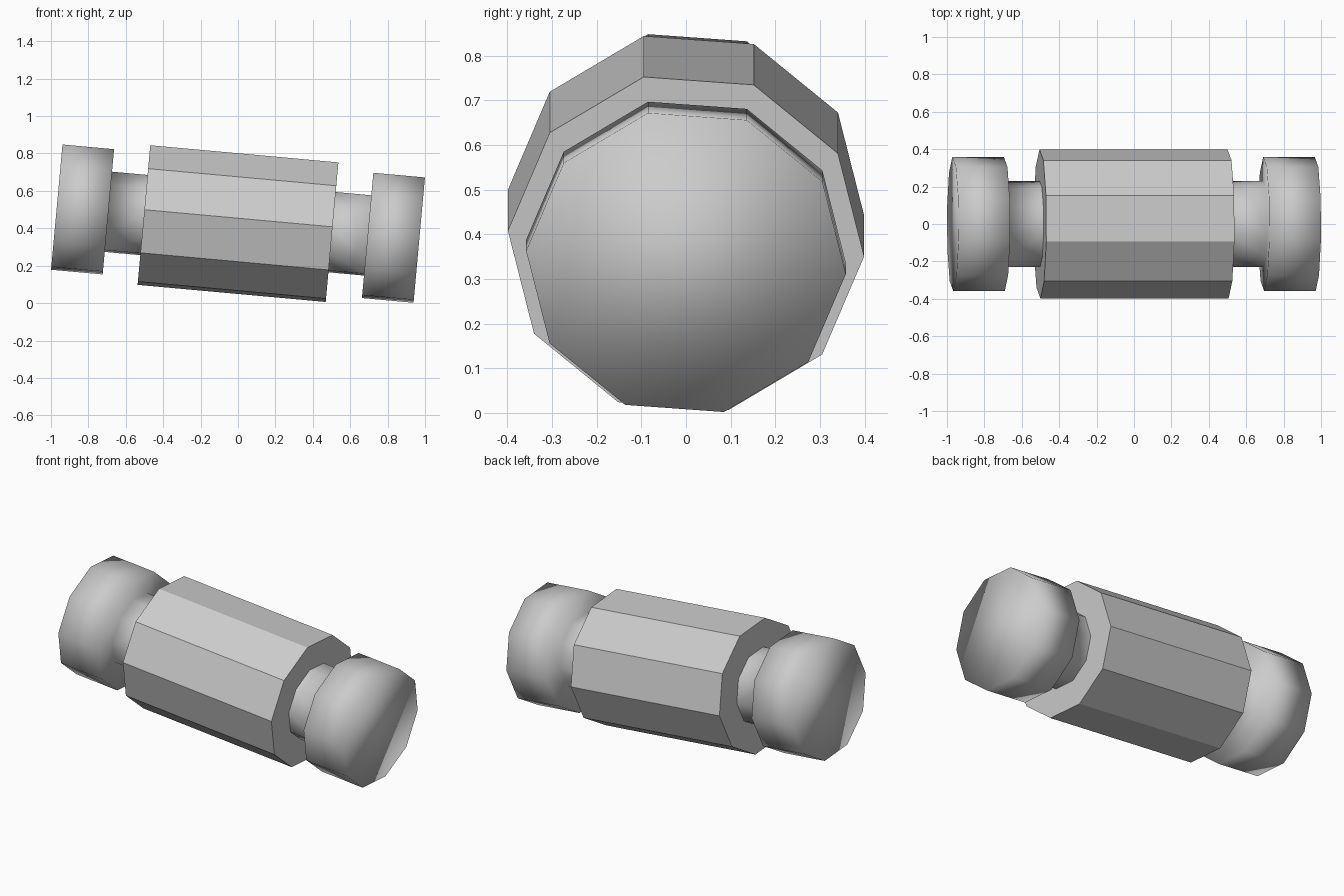
import bpy, bmesh
from math import sin, cos, radians
from mathutils import Matrix

if "Cube" in bpy.data.objects:
    bpy.data.objects.remove(bpy.data.objects["Cube"])

SIDES, PHASE, SQUASH = 10, -4.3, 0.964
TILT = Matrix.Translation((0, 0, 0.425)) @ Matrix.Rotation(radians(5.2), 4, 'Y')


def lathe(name, profile, smooth, cap_last=False):
    """Ten-sided rings along the tilted x axis from (x, radius) pairs."""
    bm = bmesh.new()
    rings = []
    for x, r in profile:
        ring = []
        for i in range(SIDES):
            a = radians(PHASE + 360 * i / SIDES)
            ring.append(bm.verts.new((x, r * cos(a), r * sin(a) * SQUASH)))
        rings.append(ring)
    for a, b in zip(rings, rings[1:]):
        for i in range(SIDES):
            j = (i + 1) % SIDES
            bm.faces.new((a[i], a[j], b[j], b[i]))
    if cap_last:
        bm.faces.new(rings[-1])
    # Consistent outward normals: orient, then check against a radial wall
    bmesh.ops.recalc_face_normals(bm, faces=bm.faces)
    wall = max(bm.faces, key=lambda f: f.calc_center_median().yz.length)
    wall.normal_update()
    if wall.normal.yz.dot(wall.calc_center_median().yz) < 0:
        bmesh.ops.reverse_faces(bm, faces=bm.faces)
    for f in bm.faces:
        f.smooth = smooth
    bm.transform(TILT)
    mesh = bpy.data.meshes.new(name)
    bm.to_mesh(mesh)
    bm.free()
    obj = bpy.data.objects.new(name, mesh)
    bpy.context.collection.objects.link(obj)
    return obj


# Faceted central barrel with ring-shaped ends
lathe("barrel", [(-0.505, 0.23), (-0.505, 0.40), (0.505, 0.40), (0.505, 0.23)], False)

# Neck and smooth-shaded knob at each end
for side, s in (("left", -1), ("right", 1)):
    lathe(side + "_knob",
          [(s * 0.505, 0.23), (s * 0.696, 0.23), (s * 0.696, 0.359), (s * 0.973, 0.359)],
          True, cap_last=True)
